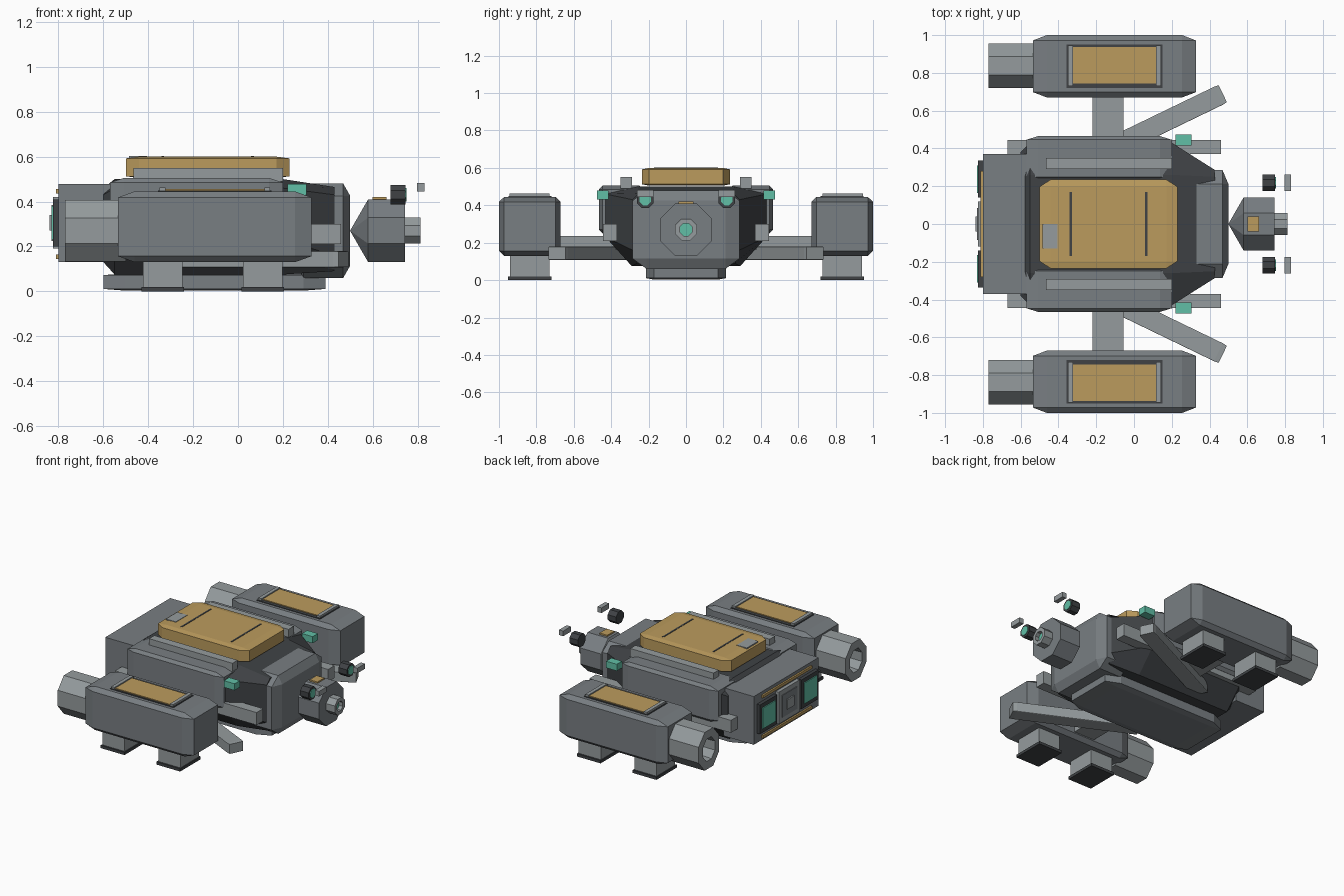
import bpy, bmesh, math
from mathutils import Matrix, Vector

if "Cube" in bpy.data.objects:
    bpy.data.objects.remove(bpy.data.objects["Cube"])


def material(name, rgb):
    m = bpy.data.materials.new(name)
    m.diffuse_color = (*rgb, 1)
    m.use_nodes = True
    m.node_tree.nodes["Principled BSDF"].inputs["Base Color"].default_value = m.diffuse_color
    return m


DARK = material("dark", (0.05, 0.055, 0.06))
GOLD = material("gold", (0.5, 0.33, 0.11))
TEAL = material("teal", (0.12, 0.52, 0.38))
STEEL = material("steel", (0.19, 0.21, 0.225))
LIGHT = material("light_steel", (0.30, 0.33, 0.34))


def finish(name, bm, mat):
    bmesh.ops.recalc_face_normals(bm, faces=bm.faces)
    me = bpy.data.meshes.new(name)
    bm.to_mesh(me)
    bm.free()
    ob = bpy.data.objects.new(name, me)
    bpy.context.collection.objects.link(ob)
    if mat:
        me.materials.append(mat)
    return ob


def box(name, x, y, z, mat=None, bevel=0, turn=0):
    """Box from ranges; the bevel is a fraction of each dimension."""
    bm = bmesh.new()
    bmesh.ops.create_cube(bm, size=1)
    if bevel:
        bmesh.ops.bevel(bm, geom=bm.edges[:], offset=bevel, segments=1, affect='EDGES')
    size = [b - a for a, b in (x, y, z)]
    mid = Vector([(a + b) / 2 for a, b in (x, y, z)])
    bm.transform(Matrix.Translation(mid) @ Matrix.Rotation(turn, 4, 'Z') @ Matrix.Diagonal((*size, 1)))
    return finish(name, bm, mat)


def pair(name, x, y, z, mat=None, bevel=0, turn=0):
    box(name + "_left", x, y, z, mat, bevel, turn)
    box(name + "_right", x, (-y[1], -y[0]), z, mat, bevel, -turn)


def skin(bm, rings, caps=True):
    vs = [[bm.verts.new(p) for p in r] for r in rings]
    n = len(vs[0])
    for a, b in zip(vs, vs[1:]):
        for i in range(n):
            bm.faces.new((a[i], a[(i + 1) % n], b[(i + 1) % n], b[i]))
    if caps:
        bm.faces.new(vs[0])
        bm.faces.new(vs[-1])


def lathe(name, profile, y, z, mat=None, sides=8, ys=1.0):
    """Low-poly turned shape along x, from (x, radius) points."""
    bm = bmesh.new()
    rings = []
    for x, r in profile:
        r /= math.cos(math.pi / sides)
        ang = [2 * math.pi * (i + 0.5) / sides for i in range(sides)]
        rings.append([(x, y + r * ys * math.cos(a), z + r * math.sin(a)) for a in ang])
    skin(bm, rings)
    return finish(name, bm, mat)


# main hull: faceted section, tapering to the nose
def section(x, top_y, top_z, side_y, hi, lo, bot_y, bot_z):
    half = [(top_y, top_z), (side_y, hi), (side_y, lo), (bot_y, bot_z)]
    return [(x, y, z) for y, z in half] + [(x, -y, z) for y, z in reversed(half)]


bm = bmesh.new()
skin(bm, [section(-0.60, 0.24, 0.46, 0.38, 0.43, 0.24, 0.26, 0.13),
          section(-0.55, 0.26, 0.50, 0.43, 0.46, 0.23, 0.29, 0.075),
          section(0.20, 0.26, 0.50, 0.43, 0.46, 0.23, 0.29, 0.075),
          section(0.43, 0.25, 0.465, 0.285, 0.43, 0.16, 0.26, 0.09)])
finish("hull", bm, DARK)

box("nose_block", (0.26, 0.50), (-0.285, 0.285), (0.06, 0.48), STEEL, 0.13)
box("belly_keel", (-0.60, 0.39), (-0.215, 0.215), (0.003, 0.08), STEEL, 0.1)
box("rear_block", (-0.80, -0.56), (-0.37, 0.37), (0.13, 0.478), STEEL)

# hull flanks
pair("side_panel", (-0.57, 0.20), (0.23, 0.465), (0.25, 0.505), STEEL, 0.08)
pair("roof_rail", (-0.465, 0.20), (0.29, 0.35), (0.49, 0.55), LIGHT)
pair("side_beam", (-0.67, 0.46), (0.37, 0.445), (0.21, 0.30), LIGHT)
pair("marker_lamp", (0.22, 0.305), (0.415, 0.475), (0.43, 0.478), TEAL)

# roof plate with seams and hatch
box("roof_plate", (-0.50, 0.23), (-0.235, 0.235), (0.505, 0.60), GOLD, 0.08)
for i, x in enumerate((-0.335, 0.065)):
    box(f"roof_seam_{i}", (x - 0.006, x + 0.006), (-0.17, 0.17), (0.59, 0.602), DARK)
box("roof_hatch", (-0.485, -0.405), (-0.13, 0.0), (0.59, 0.603), LIGHT)

# outriggers and pylons
pair("pylon", (-0.22, -0.055), (0.35, 0.70), (0.165, 0.235), LIGHT)
a = math.radians(25.8)
cx, cy = 0.47 - 0.43 * math.cos(a), 0.69 - 0.43 * math.sin(a)
pair("outrigger_arm", (cx - 0.43, cx + 0.43), (cy - 0.053, cy + 0.053), (0.107, 0.18), LIGHT, 0.03, a)

# nacelles
pair("nacelle", (-0.535, 0.328), (0.67, 1.0), (0.13, 0.445), STEEL, 0.085)
pair("nacelle_frame", (-0.357, 0.15), (0.72, 0.95), (0.43, 0.449), DARK)
pair("nacelle_plate", (-0.325, 0.118), (0.745, 0.937), (0.43, 0.455), GOLD)
for i, x in enumerate((-0.337, 0.13)):
    pair(f"nacelle_strip_{i}", (x - 0.013, x + 0.013), (0.73, 0.945), (0.43, 0.463), LIGHT)
for i, x in enumerate((-0.335, 0.11)):
    pair(f"foot_{i}", (x - 0.088, x + 0.088), (0.73, 0.94), (0.018, 0.15), LIGHT)
    pair(f"foot_pad_{i}", (x - 0.095, x + 0.095), (0.718, 0.952), (0.0, 0.02), DARK)
for side, y in (("left", 0.838), ("right", -0.838)):
    lathe("exhaust_" + side, [(-0.50, 0.138), (-0.77, 0.138), (-0.77, 0.08), (-0.62, 0.07)],
          y, 0.27, LIGHT, 8, 0.85)

# nose turret
lathe("turret", [(0.50, 0.001), (0.58, 0.14), (0.745, 0.14), (0.745, 0.06), (0.74, 0.05)], 0, 0.27, STEEL)
lathe("turret_muzzle", [(0.73, 0.058), (0.813, 0.058), (0.813, 0.033), (0.76, 0.033)], 0, 0.27, LIGHT)
lathe("turret_lens", [(0.75, 0.034), (0.785, 0.034)], 0, 0.27, TEAL)
box("turret_tab", (0.60, 0.662), (-0.04, 0.04), (0.395, 0.42), GOLD)

# forward lamps with visors
for side, y in (("left", 0.218), ("right", -0.218)):
    lathe("lamp_" + side, [(0.68, 0.044), (0.747, 0.044)], y, 0.43, DARK)
    lathe("lamp_lens_" + side, [(0.74, 0.03), (0.751, 0.03)], y, 0.43, TEAL)
pair("lamp_visor", (0.797, 0.83), (0.175, 0.262), (0.445, 0.482), LIGHT)

# rear bulkhead: windows, hatch and trim
pair("rear_window_frame", (-0.825, -0.79), (0.14, 0.335), (0.20, 0.41), DARK)
pair("rear_window", (-0.832, -0.80), (0.165, 0.31), (0.23, 0.38), TEAL)
box("rear_hatch", (-0.825, -0.79), (-0.12, 0.12), (0.19, 0.42), LIGHT)
box("rear_hatch_panel", (-0.83, -0.80), (-0.085, 0.085), (0.225, 0.385), STEEL)
box("rear_hatch_handle", (-0.84, -0.80), (-0.04, 0.04), (0.27, 0.34), LIGHT)
for i, z in enumerate((0.155, 0.445)):
    box(f"rear_trim_{i}", (-0.812, -0.79), (-0.28, 0.28), (z - 0.01, z + 0.01), GOLD)
